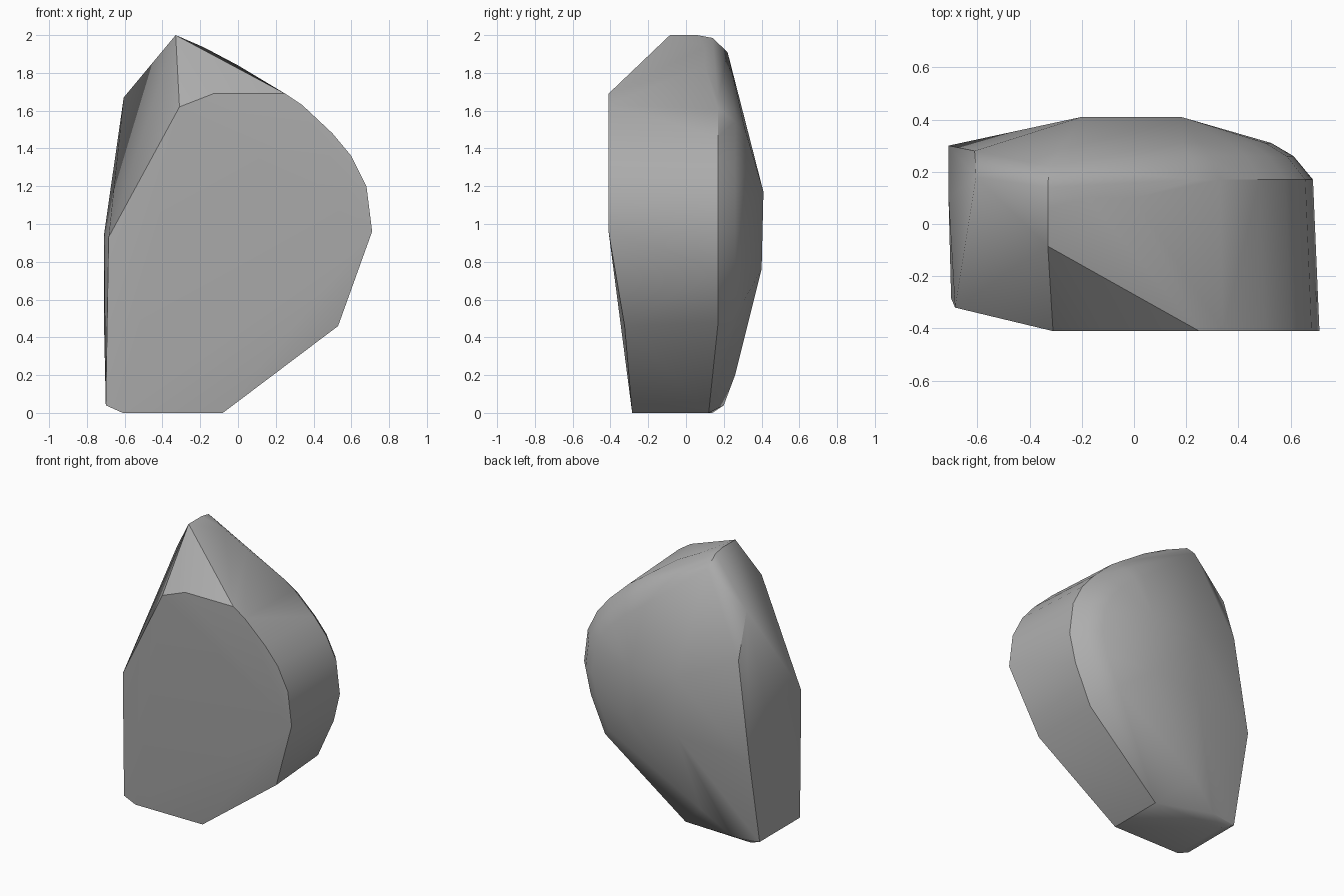
import bpy
import bmesh
import math

cube = bpy.data.objects.get("Cube")
if cube:
    bpy.data.objects.remove(cube, do_unlink=True)

# Stone colour
stone = bpy.data.materials.new("grey_stone")
stone.use_nodes = True
colour = (0.42, 0.42, 0.42, 1)
stone.diffuse_color = colour
shader = stone.node_tree.nodes["Principled BSDF"]
shader.inputs["Base Color"].default_value = colour
shader.inputs["Roughness"].default_value = 0.9


def ring(profile, y, scale, centre=(0, 1)):
    """Place an x/z profile at depth y, shrunk towards its centre."""
    cx, cz = centre
    return [(cx + (x - cx) * scale, y, cz + (z - cz) * scale) for x, z in profile]


# Rounded side, closing in towards the back
side = [(.71, .96), (.68, 1.2), (.6, 1.36), (.5, 1.48), (.34, 1.63), (.25, 1.69)]
lower_side = [(.66, .75), (.53, .46)]
points = ring(side, -.41, 1)
points += ring(side + lower_side, .17, .965)
points += ring(side + lower_side, .26, .86)
points += ring(side + lower_side, .31, .74)

# Tapered front face
points += [(-.13, -.41, 1.69), (-.31, -.41, 1.62), (-.685, -.32, .93), (.53, -.325, .46)]

# Ridge and peak
points += [(-.33, -.085, 2), (-.33, .06, 2), (-.33, .14, 1.985), (-.325, .22, 1.91),
           (-.18, .1, 1.935), (0, .1, 1.84)]

# Flat flank
points += [(-.605, .18, 1.67), (-.61, .28, 1.35), (-.71, .1, .94), (-.71, .3, .67),
           (-.71, .24, .5), (-.7, -.285, .04), (-.7, .17, .04)]

# Bulging back
for x in (-.2, .18):
    points += [(x, .41, 1.17), (x, .4, .76)]
points += [(-.3, .26, .2), (-.5, .2, .04)]

# Base
points += [(-.61, -.285, 0), (-.08, -.285, 0), (-.08, .12, 0), (-.61, .14, 0)]

# Wrap the outline into one boulder
bm = bmesh.new()
for p in points:
    bm.verts.new(p)
hull = bmesh.ops.convex_hull(bm, input=bm.verts)
loose = [v for v in bm.verts if not v.link_faces]
bmesh.ops.delete(bm, geom=loose, context="VERTS")
bmesh.ops.dissolve_limit(bm, angle_limit=math.radians(1), verts=bm.verts, edges=bm.edges)
bmesh.ops.recalc_face_normals(bm, faces=bm.faces)
mesh = bpy.data.meshes.new("boulder")
bm.to_mesh(mesh)
bm.free()
mesh.materials.append(stone)
boulder = bpy.data.objects.new("boulder", mesh)
bpy.context.collection.objects.link(boulder)

# Soft facets with crisp main edges
bpy.ops.object.select_all(action="DESELECT")
boulder.select_set(True)
bpy.context.view_layer.objects.active = boulder
bpy.ops.object.shade_smooth_by_angle(angle=math.radians(32))
